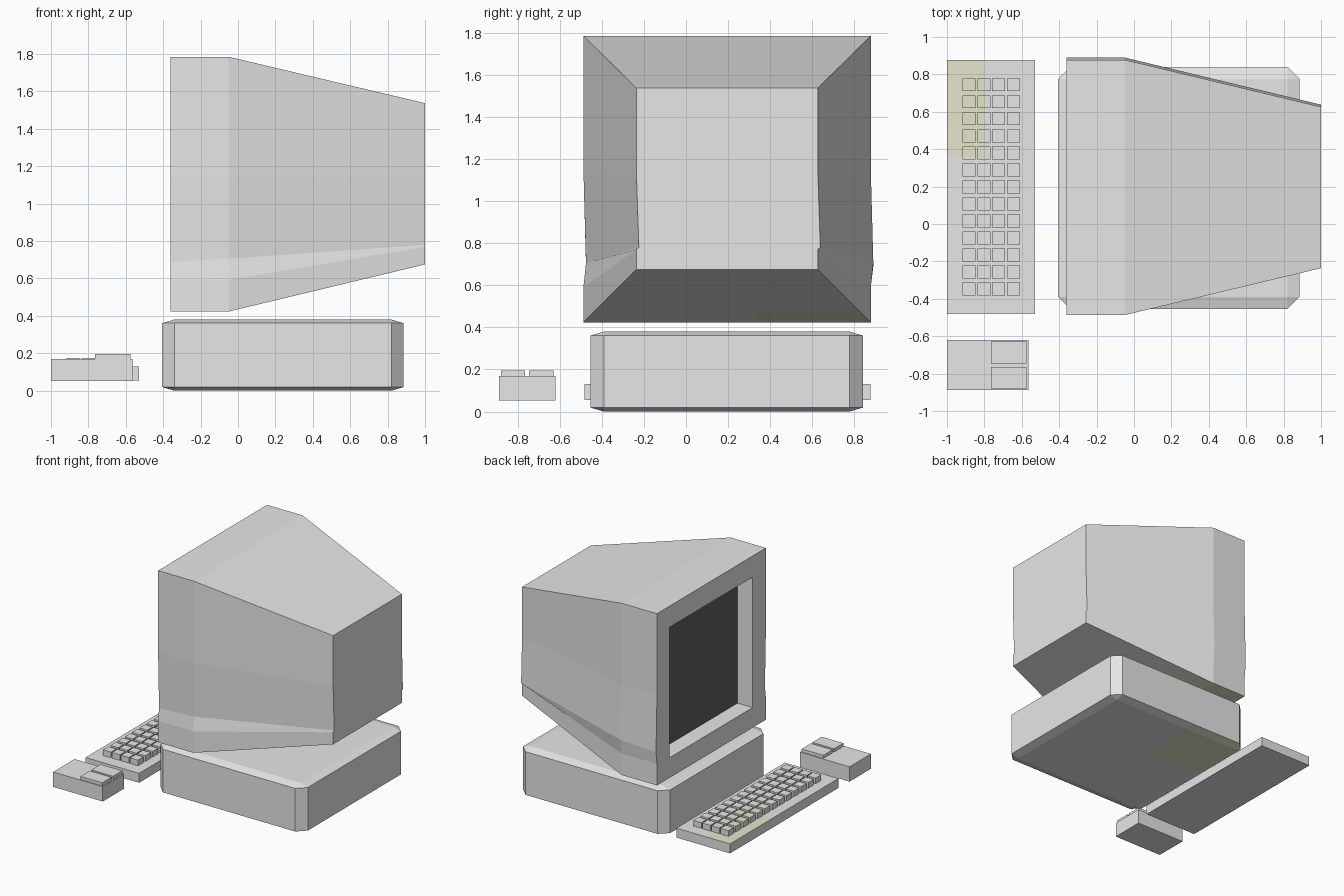
import bpy, bmesh
from mathutils import Vector, Matrix

if "Cube" in bpy.data.objects:
    bpy.data.objects.remove(bpy.data.objects["Cube"])


def material(name, rgb):
    m = bpy.data.materials.new(name)
    m.diffuse_color = (*rgb, 1)
    m.use_nodes = True
    m.node_tree.nodes["Principled BSDF"].inputs["Base Color"].default_value = m.diffuse_color
    return m


GREY = material("case grey", (0.8, 0.8, 0.8))
DARK = material("screen dark", (0.115, 0.115, 0.115))
AGED = material("aged plastic", (0.78, 0.78, 0.6))


def finish(name, bm, *mats):
    bmesh.ops.recalc_face_normals(bm, faces=bm.faces[:])
    me = bpy.data.meshes.new(name)
    bm.to_mesh(me)
    bm.free()
    for m in mats:
        me.materials.append(m)
    ob = bpy.data.objects.new(name, me)
    bpy.context.collection.objects.link(ob)
    return ob


def add_box(bm, x, y, z):
    """Box between the (low, high) limits on each axis."""
    lim = (x, y, z)
    mid = Vector([(a + b) / 2 for a, b in lim])
    size = [b - a for a, b in lim]
    mat = Matrix.Translation(mid) @ Matrix.Diagonal((*size, 1))
    return bmesh.ops.create_cube(bm, size=1, matrix=mat)["verts"]


def box(name, x, y, z, mat=GREY):
    bm = bmesh.new()
    add_box(bm, x, y, z)
    return finish(name, bm, mat)


def discolour(bm, x, y, sign):
    """Cut up- or down-facing faces and recolour the low-x, high-y corner."""
    bmesh.ops.recalc_face_normals(bm, faces=bm.faces[:])
    bm.normal_update()
    for co, no in (((x, 0, 0), (1, 0, 0)), ((0, y, 0), (0, 1, 0))):
        faces = [f for f in bm.faces if f.normal.z * sign > 0.9]
        geom = set(faces)
        for f in faces:
            geom.update(f.edges)
            geom.update(f.verts)
        bmesh.ops.bisect_plane(bm, geom=list(geom), plane_co=co, plane_no=no)
        bm.normal_update()
    for f in bm.faces:
        c = f.calc_center_median()
        if f.normal.z * sign > 0.9 and c.x < x and c.y > y:
            f.material_index = 1


# Monitor case: rings along x, with a slightly skewed fold low on the sides
OPEN_Y, OPEN_Z = (-0.32, 0.72), (0.583, 1.617)
SKEW = (0, 0, 0.012, 0, 0)
FRONT = (1.785, 1.14, 0.69, 0.595, 0.423)
MIDDLE = (1.785, 1.14, 0.705, 0.592, 0.423)
BACK = (1.537, 1.14, 0.78, 0.77, 0.675)
OPENING = (OPEN_Z[1], 1.14, 0.69, 0.6, OPEN_Z[0])


def ring(bm, x, y0, y1, levels, skew):
    left = [(x, y0 + s, z) for z, s in zip(levels, skew)]
    right = [(x, y1 + s, z) for z, s in zip(levels, skew)]
    return [bm.verts.new(p) for p in left + right[::-1]]


bm = bmesh.new()
flat = (0,) * 5
rings = [ring(bm, -0.22, *OPEN_Y, OPENING, flat),
         ring(bm, -0.36, *OPEN_Y, OPENING, flat),
         ring(bm, -0.36, -0.487, 0.878, FRONT, SKEW),
         ring(bm, -0.05, -0.487, 0.878, MIDDLE, SKEW),
         ring(bm, 1.0, -0.236, 0.626, BACK, SKEW)]
for a, b in zip(rings, rings[1:]):
    for i in range(10):
        j = (i + 1) % 10
        bm.faces.new((a[i], a[j], b[j], b[i]))
bm.faces.new(rings[0])
bm.faces.new(rings[-1])
discolour(bm, 0.19, 0.33, -1)
finish("monitor_case", bm, GREY, AGED)

# Screen at the back of the recess
box("screen", (-0.228, -0.219), OPEN_Y, OPEN_Z, DARK)

# Computer base: cube with bevelled edges, squashed in z
bm = bmesh.new()
bmesh.ops.create_cube(bm, size=1)
bmesh.ops.bevel(bm, geom=bm.edges[:], offset=0.05, offset_type='OFFSET',
                segments=1, affect='EDGES')
for v in bm.verts:
    v.co = (0.24 + v.co.x * 1.29, 0.193 + v.co.y * 1.295, 0.19 + v.co.z * 0.38)
discolour(bm, 0.12, 0.33, -1)
finish("computer_base", bm, GREY, AGED)

# Keyboard plate
bm = bmesh.new()
add_box(bm, (-1.0, -0.53), (-0.482, 0.877), (0.055, 0.13))
discolour(bm, -0.8, 0.36, 1)
finish("keyboard_plate", bm, GREY, AGED)

# Keys, 4 by 13
bm = bmesh.new()
for i in range(4):
    for j in range(13):
        x, y = -0.882 + 0.0793 * i, -0.348 + 0.091 * j
        add_box(bm, (x - 0.035, x + 0.035), (y - 0.034, y + 0.034), (0.125, 0.175))
discolour(bm, -0.8, 0.36, 1)
finish("keys", bm, GREY, AGED)

# Mouse with two buttons
box("mouse_body", (-1.0, -0.565), (-0.888, -0.62), (0.052, 0.17))
for name, y in (("mouse_button_left", -0.822), ("mouse_button_right", -0.687)):
    box(name, (-0.765, -0.575), (y - 0.058, y + 0.058), (0.165, 0.195))
